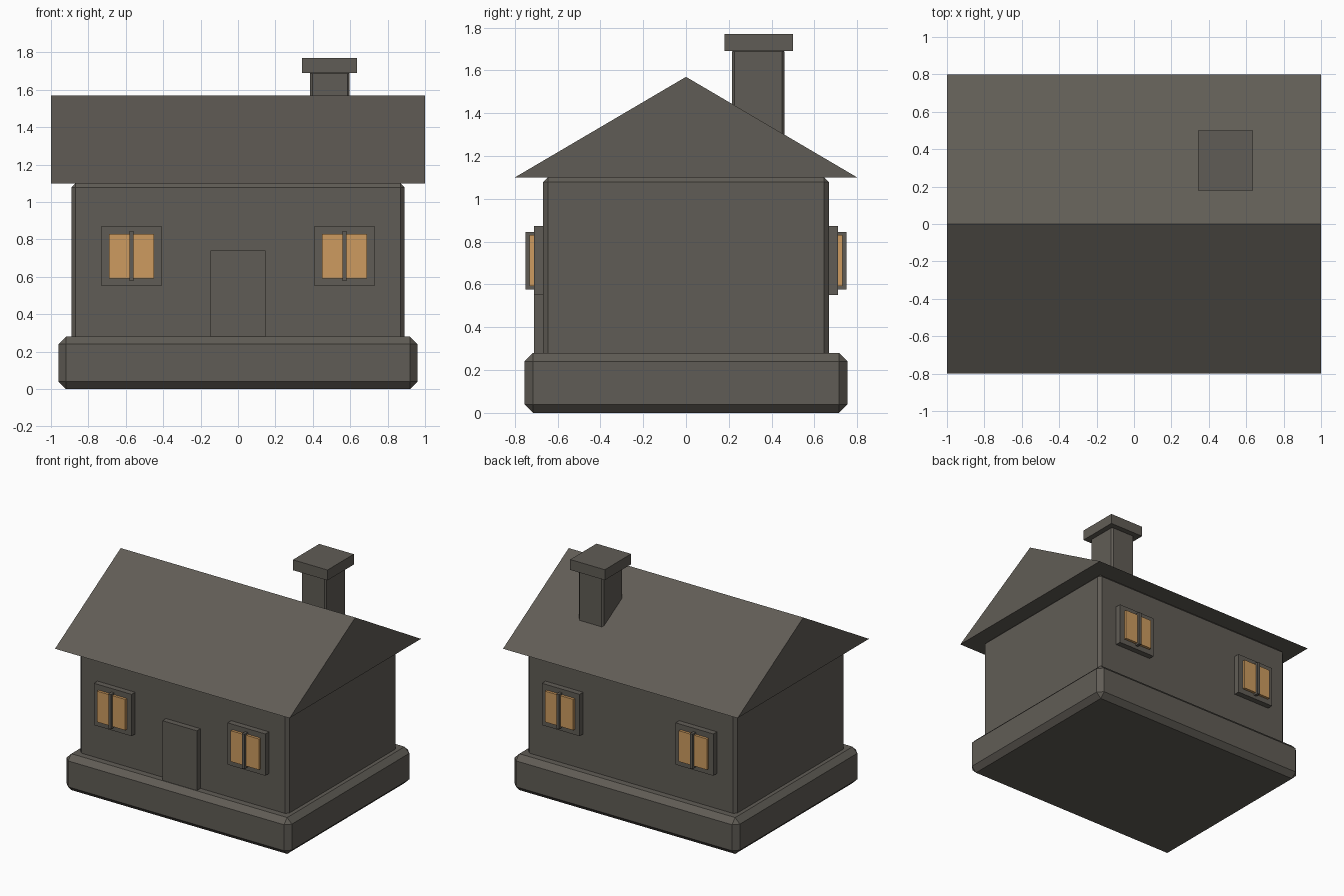
import bpy, bmesh

if "Cube" in bpy.data.objects:
    bpy.data.objects.remove(bpy.data.objects["Cube"], do_unlink=True)


def material(name, rgb):
    mat = bpy.data.materials.new(name)
    mat.use_nodes = True
    colour = (*rgb, 1)
    mat.diffuse_color = colour
    mat.node_tree.nodes["Principled BSDF"].inputs["Base Color"].default_value = colour
    return mat


STONE = material("dark stone", (0.118, 0.108, 0.092))
AMBER = material("amber glass", (0.61, 0.33, 0.115))


def finish(name, bm, mat):
    mesh = bpy.data.meshes.new(name)
    bmesh.ops.recalc_face_normals(bm, faces=bm.faces[:])
    bm.to_mesh(mesh)
    bm.free()
    mesh.materials.append(mat)
    obj = bpy.data.objects.new(name, mesh)
    bpy.context.collection.objects.link(obj)
    return obj


def box(name, x, y, z, mat=STONE, bevel=0):
    """Box spanning the given (low, high) ranges, with chamfered edges."""
    bm = bmesh.new()
    bmesh.ops.create_cube(bm, size=1)
    for v in bm.verts:
        v.co = [sum(r) / 2 + c * (r[1] - r[0]) for r, c in zip((x, y, z), v.co)]
    if bevel:
        bmesh.ops.bevel(bm, geom=bm.edges[:], offset=bevel, segments=1,
                        profile=0.5, affect="EDGES")
    return finish(name, bm, mat)


# Base and walls
box("foundation", (-0.96, 0.96), (-0.755, 0.755), (0, 0.28), bevel=0.04)
box("walls", (-0.89, 0.89), (-0.667, 0.667), (0.2, 1.1), bevel=0.022)

# Gabled roof, a triangle extruded along x
bm = bmesh.new()
gable = bm.faces.new([bm.verts.new((-1, y, z))
                      for y, z in ((-0.8, 1.1), (0.8, 1.1), (0, 1.57))])
side = bmesh.ops.extrude_face_region(bm, geom=[gable], use_keep_orig=True)
bmesh.ops.translate(bm, vec=(2, 0, 0),
                    verts=[g for g in side["geom"] if isinstance(g, bmesh.types.BMVert)])
finish("roof", bm, STONE)

# Chimney
box("chimney_shaft", (0.385, 0.597), (0.215, 0.46), (1.15, 1.7), bevel=0.012)
box("chimney_cap", (0.342, 0.637), (0.18, 0.5), (1.69, 1.77))

# Door
box("door", (-0.147, 0.147), (-0.711, -0.64), (0.24, 0.74))

# Four windows, two on the front and two on the back
for face, s in (("front", -1), ("back", 1)):
    for hand, cx in (("right", -0.57), ("left", 0.57)):
        def window_part(part, width, near, far, z, mat=STONE):
            box(f"{face}_{hand}_window_{part}", (cx - width / 2, cx + width / 2),
                sorted((s * near, s * far)), z, mat)
        window_part("frame", 0.322, 0.64, 0.711, (0.55, 0.872))
        window_part("pane", 0.24, 0.7, 0.731, (0.592, 0.83), AMBER)
        window_part("mullion", 0.022, 0.7, 0.75, (0.577, 0.845))
